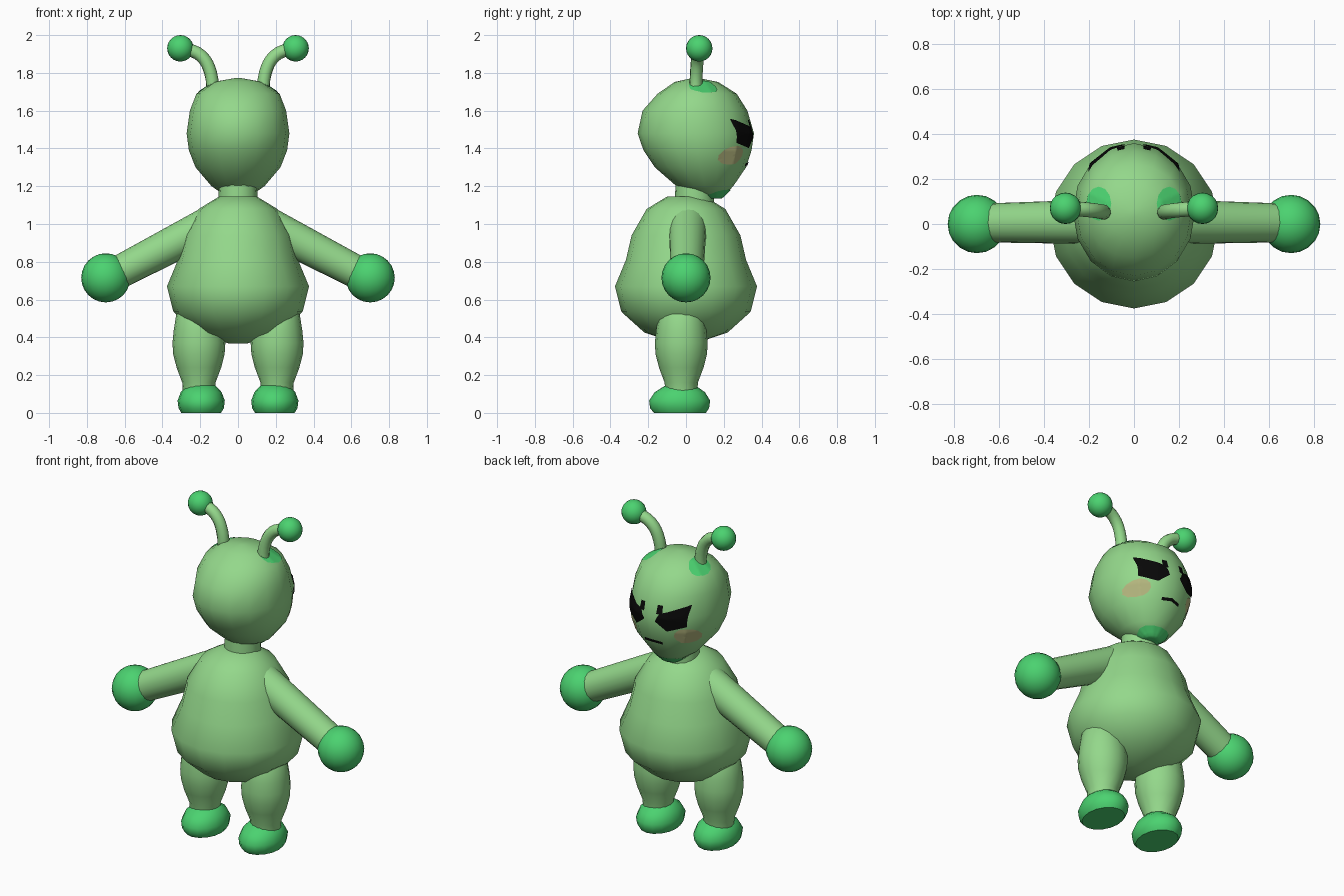
import bpy, bmesh, math
from mathutils import Vector
from mathutils.bvhtree import BVHTree

if "Cube" in bpy.data.objects:
    bpy.data.objects.remove(bpy.data.objects["Cube"])


def material(name, rgb):
    m = bpy.data.materials.new(name)
    lin = [(c / 255 / 12.92) if c < 10 else ((c / 255 + 0.055) / 1.055) ** 2.4 for c in rgb]
    m.diffuse_color = (*lin, 1)
    m.use_nodes = True
    m.node_tree.nodes["Principled BSDF"].inputs["Base Color"].default_value = m.diffuse_color
    return m


LIGHT = material("light_green", (148, 216, 139))
GREEN = material("bright_green", (75, 210, 112))
BLACK = material("black", (8, 8, 8))
BLUSH = material("blush", (180, 182, 126))


def finish(name, bm, mat, angle=60, fix=True):
    if fix:
        bmesh.ops.recalc_face_normals(bm, faces=bm.faces)
    me = bpy.data.meshes.new(name)
    bm.to_mesh(me)
    bm.free()
    me.materials.append(mat)
    ob = bpy.data.objects.new(name, me)
    bpy.context.collection.objects.link(ob)
    bpy.ops.object.select_all(action='DESELECT')
    ob.select_set(True)
    bpy.context.view_layer.objects.active = ob
    bpy.ops.object.shade_smooth_by_angle(angle=math.radians(angle))
    return ob


def loft(name, rings, mat, seg=16, cx=0, angle=60):
    """Stack of ellipses: each ring is (z, radius x, y back, y front)."""
    bm = bmesh.new()
    loops = []
    for z, rx, y0, y1 in rings:
        cy, ry = (y0 + y1) / 2, (y1 - y0) / 2
        loops.append([bm.verts.new((cx + rx * math.cos(2 * math.pi * i / seg),
                                    cy + ry * math.sin(2 * math.pi * i / seg), z))
                      for i in range(seg)])
    for a, b in zip(loops, loops[1:]):
        for i in range(seg):
            j = (i + 1) % seg
            bm.faces.new((a[i], a[j], b[j], b[i]))
    bm.faces.new(loops[0][::-1])
    bm.faces.new(loops[-1])
    return finish(name, bm, mat, angle)


def ball(name, pos, r, mat):
    bm = bmesh.new()
    bmesh.ops.create_uvsphere(bm, u_segments=20, v_segments=12, radius=r)
    bmesh.ops.translate(bm, verts=bm.verts, vec=pos)
    return finish(name, bm, mat)


def limb(name, p, q, r0, r1, mat):
    p, q = Vector(p), Vector(q)
    bm = bmesh.new()
    bmesh.ops.create_cone(bm, cap_ends=True, segments=20, radius1=r0, radius2=r1,
                          depth=(q - p).length)
    rot = Vector((0, 0, 1)).rotation_difference(q - p).to_matrix()
    bmesh.ops.rotate(bm, verts=bm.verts, matrix=rot)
    bmesh.ops.translate(bm, verts=bm.verts, vec=(p + q) / 2)
    return finish(name, bm, mat)


def stem(name, pts, r, mat):
    cu = bpy.data.curves.new(name, 'CURVE')
    cu.dimensions = '3D'
    cu.bevel_depth = r
    cu.bevel_resolution = 3
    cu.resolution_u = 4
    sp = cu.splines.new('BEZIER')
    sp.bezier_points.add(len(pts) - 1)
    for bp, co in zip(sp.bezier_points, pts):
        bp.co = co
        bp.handle_left_type = bp.handle_right_type = 'AUTO'
    cu.materials.append(mat)
    ob = bpy.data.objects.new(name, cu)
    bpy.context.collection.objects.link(ob)
    bpy.ops.object.select_all(action='DESELECT')
    ob.select_set(True)
    bpy.context.view_layer.objects.active = ob
    bpy.ops.object.convert(target='MESH')


# Body, round at the belly
body = [(.368, .05), (.425, .22), (.535, .342), (.67, .376), (.81, .318), (.94, .288),
        (1.08, .208), (1.145, .1)]
loft("body", [(z, r, -r, r) for z, r in body], LIGHT)

# Neck
loft("neck", [(1.10, .105, -.06, .15), (1.22, .1, -.055, .145)], LIGHT)

# Head, leaning towards +y with a low chin
head = loft("head", [
    (1.138, .05, .10, .19), (1.20, .14, -.05, .25), (1.30, .225, -.165, .318),
    (1.39, .26, -.225, .347), (1.48, .272, -.256, .360), (1.60, .255, -.23, .325),
    (1.69, .22, -.15, .268), (1.752, .13, -.06, .17), (1.772, .02, .03, .07)], LIGHT)

# Thin face plates projected on the head
tree = BVHTree.FromPolygons([v.co for v in head.data.vertices],
                            [p.vertices for p in head.data.polygons])
HEAD_C = Vector((0, .05, 1.45))


def plate(name, outline, axis, mat, lift=.004):
    """Project a flat outline along an axis: 'y' uses (x, z), 'top'/'chin' use (x, y), 'side' (y, z)."""
    pts = []
    for a, b in zip(outline, outline[1:] + outline[:1]):
        pts += [Vector(a).lerp(Vector(b), t / 4) for t in range(4)]
    c = sum(pts, Vector((0, 0))) / len(pts)

    def drop(p):
        if axis == 'y':
            o, d = Vector((p.x, 2, p.y)), Vector((0, -1, 0))
        else:
            s = 1 if axis == 'top' else -1
            o, d = Vector((p.x, p.y, 1.45 + s)), Vector((0, 0, -s))
        hit, n, _, _ = tree.ray_cast(o, d)
        if hit is None:
            hit, n, _, _ = tree.find_nearest(o + d)
        return hit + (hit - HEAD_C).normalized() * lift

    bm = bmesh.new()
    mid = bm.verts.new(drop(c))
    n, rings = len(pts), 6
    loops = [[bm.verts.new(drop(c.lerp(p, k / rings))) for p in pts] for k in range(1, rings + 1)]
    for i in range(n):
        j = (i + 1) % n
        bm.faces.new((mid, loops[0][i], loops[0][j]))
        for a, b in zip(loops, loops[1:]):
            bm.faces.new((a[i], b[i], b[j], a[j]))
    bm.normal_update()
    if sum(f.normal.dot(f.calc_center_median() - HEAD_C) for f in bm.faces) < 0:
        bmesh.ops.reverse_faces(bm, faces=bm.faces)
    finish(name, bm, mat, fix=False)


def oval(cx, cy, rx, ry):
    return [(cx + rx * math.cos(k * math.pi / 6), cy + ry * math.sin(k * math.pi / 6))
            for k in range(12)]


plate("mouth", [(-.06, 1.305), (0, 1.312), (.06, 1.305), (.06, 1.322), (0, 1.330), (-.06, 1.322)],
      'y', BLACK)
plate("chin_patch", oval(0, .16, .095, .075), 'chin', GREEN)

for side, s in (("left", -1), ("right", 1)):
    # Face details
    eye = [(.035, 1.455), (.06, 1.505), (.12, 1.525), (.2, 1.555), (.19, 1.43), (.10, 1.403)]
    plate(side + "_eye", [(s * x, z) for x, z in eye], 'y', BLACK, .006)
    plate(side + "_brow", [(s * x, z) for x, z in
                           [(.04, 1.50), (.042, 1.55), (.072, 1.55), (.075, 1.50)]], 'y', BLACK)
    plate(side + "_cheek", oval(s * .178, 1.365, .052, .05), 'y', BLUSH, .003)
    plate(side + "_antenna_patch", oval(s * .155, .09, .055, .075), 'top', GREEN)

    # Antenna
    stem(side + "_antenna", [(s * .135, .05, 1.66), (s * .145, .055, 1.80),
                             (s * .195, .062, 1.89), (s * .28, .07, 1.93)], .034, LIGHT)
    ball(side + "_antenna_tip", (s * .305, .07, 1.93), .07, GREEN)

    # Arm and hand
    limb(side + "_arm", (s * .14, .01, 1.0), (s * .645, .005, .737), .1, .087, LIGHT)
    ball(side + "_hand", (s * .70, 0, .715), .13, GREEN)

    # Leg and foot
    leg = [(.10, .085), (.16, .088), (.24, .118), (.31, .136), (.37, .14), (.44, .133),
           (.52, .12), (.60, .07)]
    loft(side + "_leg", [(z, r, -.025 - r, -.025 + r) for z, r in leg], LIGHT, cx=s * .207)
    loft(side + "_foot", [(0, .105, -.17, .105), (.025, .12, -.19, .122), (.065, .125, -.195, .128),
                          (.11, .108, -.165, .1), (.145, .075, -.11, .05), (.155, .03, -.06, 0)],
         GREEN, cx=s * .195, angle=50)
